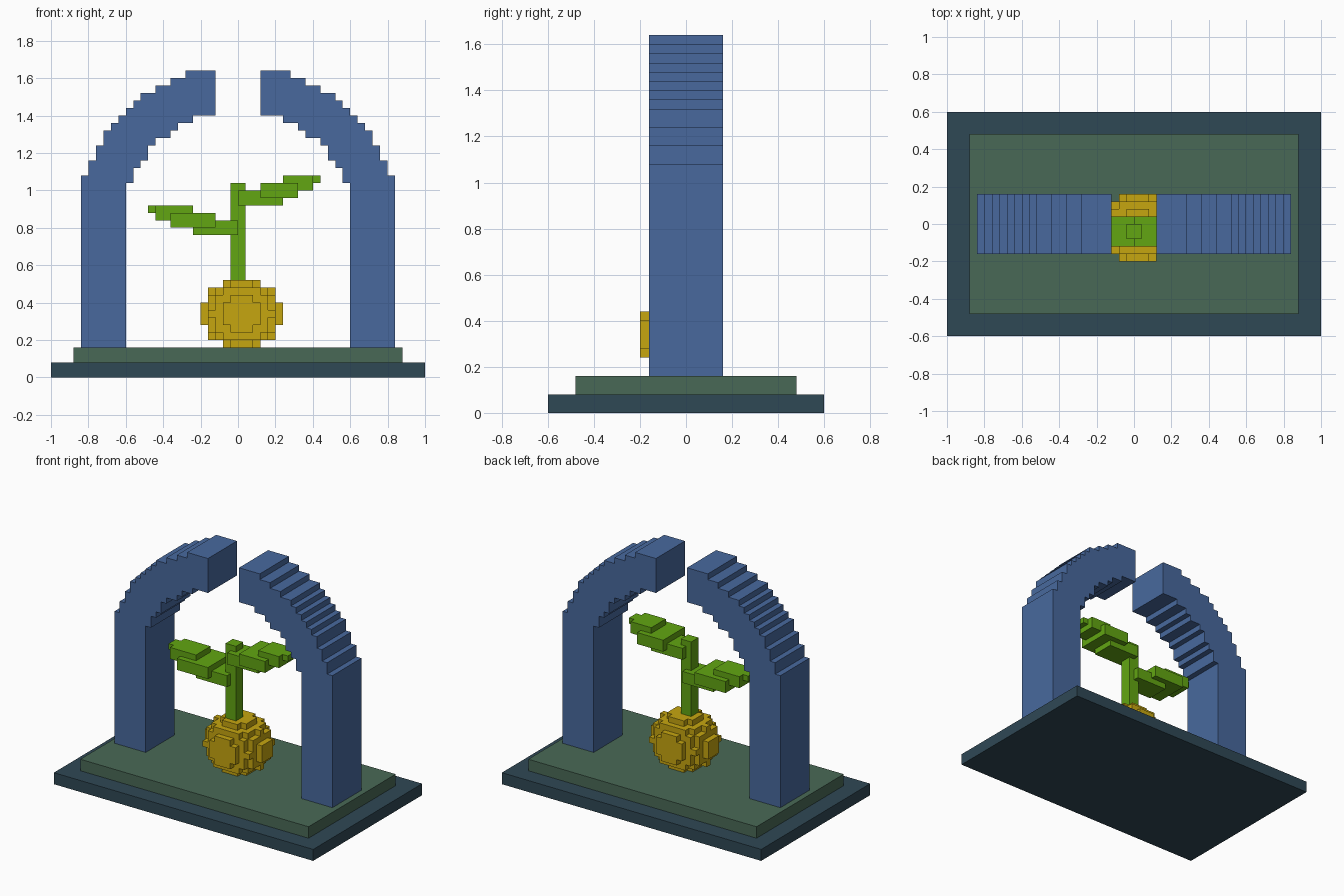
import bpy, bmesh, math

cube = bpy.data.objects.get("Cube")
if cube:
    bpy.data.objects.remove(cube, do_unlink=True)

U = 0.04  # block size


def material(name, rgb):
    lin = [((c / 255 + 0.055) / 1.055) ** 2.4 for c in rgb]
    m = bpy.data.materials.new(name)
    m.use_nodes = True
    m.diffuse_color = (*lin, 1)
    m.node_tree.nodes["Principled BSDF"].inputs["Base Color"].default_value = (*lin, 1)
    return m


SLATE = material("dark slate", (47, 72, 85))
SAGE = material("sage green", (73, 105, 86))
BLUE = material("arch blue", (72, 105, 158))
GOLD = material("gold", (198, 166, 16))
LEAF = material("leaf green", (98, 166, 18))


def finish(name, bm, mat):
    bmesh.ops.recalc_face_normals(bm, faces=bm.faces)
    mesh = bpy.data.meshes.new(name)
    bm.to_mesh(mesh)
    bm.free()
    mesh.materials.append(mat)
    obj = bpy.data.objects.new(name, mesh)
    bpy.context.collection.objects.link(obj)
    return obj


def boxes(name, ranges, mat):
    """One object from boxes given as x0, x1, y0, y1, z0, z1."""
    bm = bmesh.new()
    for x0, x1, y0, y1, z0, z1 in ranges:
        verts = bmesh.ops.create_cube(bm, size=1)["verts"]
        for v in verts:
            v.co = (x0 if v.co.x < 0 else x1,
                    y0 if v.co.y < 0 else y1,
                    z0 if v.co.z < 0 else z1)
    return finish(name, bm, mat)


# Stepped plinth
boxes("plinth_lower", [(-1, 1, -0.6, 0.6, 0, 0.08)], SLATE)
boxes("plinth_upper", [(-0.88, 0.88, -0.48, 0.48, 0.08, 0.16)], SAGE)


def rise(column, radius):
    """Number of blocks in a column that lie inside the circle."""
    return sum(column ** 2 + j ** 2 < radius ** 2 for j in range(radius))


def half_arch(name, side):
    """Pillar and stepped quarter ring, ending short of the crown."""
    spring, foot = 0.8, 0.16
    outline = [(15 * U, foot), (21 * U, foot)]

    def step(x, z):
        if len(outline) > 3 and abs(outline[-1][1] - z) < 1e-5 and abs(outline[-2][1] - z) < 1e-5:
            outline[-1] = (x, z)
        else:
            outline.append((x, z))

    for i in range(20, 2, -1):      # outer steps, going up
        z = spring + rise(i, 21) * U
        step((i + 1) * U, z)
        step(i * U, z)
    for i in range(3, 15):          # inner steps, going down
        z = spring + rise(i, 15) * U
        step(i * U, z)
        step((i + 1) * U, z)
    bm = bmesh.new()
    face = bm.faces.new([bm.verts.new((side * x, -0.16, z)) for x, z in outline])
    new = bmesh.ops.extrude_face_region(bm, geom=[face])["geom"]
    bmesh.ops.translate(bm, vec=(0, 0.32, 0),
                        verts=[g for g in new if isinstance(g, bmesh.types.BMVert)])
    return finish(name, bm, BLUE)


half_arch("arch_left", 1)
half_arch("arch_right", -1)


# Round blocky bulb: outer faces of the blocks inside a squashed ball
def bulb():
    span = range(-5, 6)
    cells = {(i, j, k) for i in span for j in span for k in span
             if i * i + 1.32 * (j * j + k * k) < 29}
    bm = bmesh.new()
    for cell in cells:
        for axis in range(3):
            for sign in (-1, 1):
                near = list(cell)
                near[axis] += sign
                if tuple(near) in cells:
                    continue
                corners = []
                for a, b in ((-1, -1), (1, -1), (1, 1), (-1, 1)):
                    off = [0, 0, 0]
                    off[axis] = sign
                    off[(axis + 1) % 3] = a * sign
                    off[(axis + 2) % 3] = b
                    corners.append(bm.verts.new(
                        [(c + o / 2) * U + m for c, o, m in zip(cell, off, (0.02, -0.02, 0.34))]))
                bm.faces.new(corners)
    bmesh.ops.remove_doubles(bm, verts=bm.verts, dist=0.001)
    bmesh.ops.dissolve_limit(bm, angle_limit=math.radians(1),
                             verts=bm.verts, edges=bm.edges)
    finish("bulb", bm, GOLD)


bulb()

# Stem and two stepped leaves
boxes("stem", [(-0.04, 0.04, -0.08, 0, 0.48, 1.04)], LEAF)
boxes("leaf_left", [
    (0.00, 0.24, -0.12, 0.04, 0.92, 1.00),
    (0.12, 0.32, -0.16, 0.08, 0.96, 1.04),
    (0.24, 0.40, -0.12, 0.04, 1.00, 1.08),
    (0.36, 0.44, -0.08, 0.00, 1.04, 1.08)], LEAF)
boxes("leaf_right", [
    (-0.24, 0.00, -0.12, 0.04, 0.76, 0.84),
    (-0.36, -0.12, -0.16, 0.08, 0.80, 0.88),
    (-0.44, -0.24, -0.12, 0.04, 0.84, 0.92),
    (-0.48, -0.40, -0.08, 0.00, 0.88, 0.92)], LEAF)
